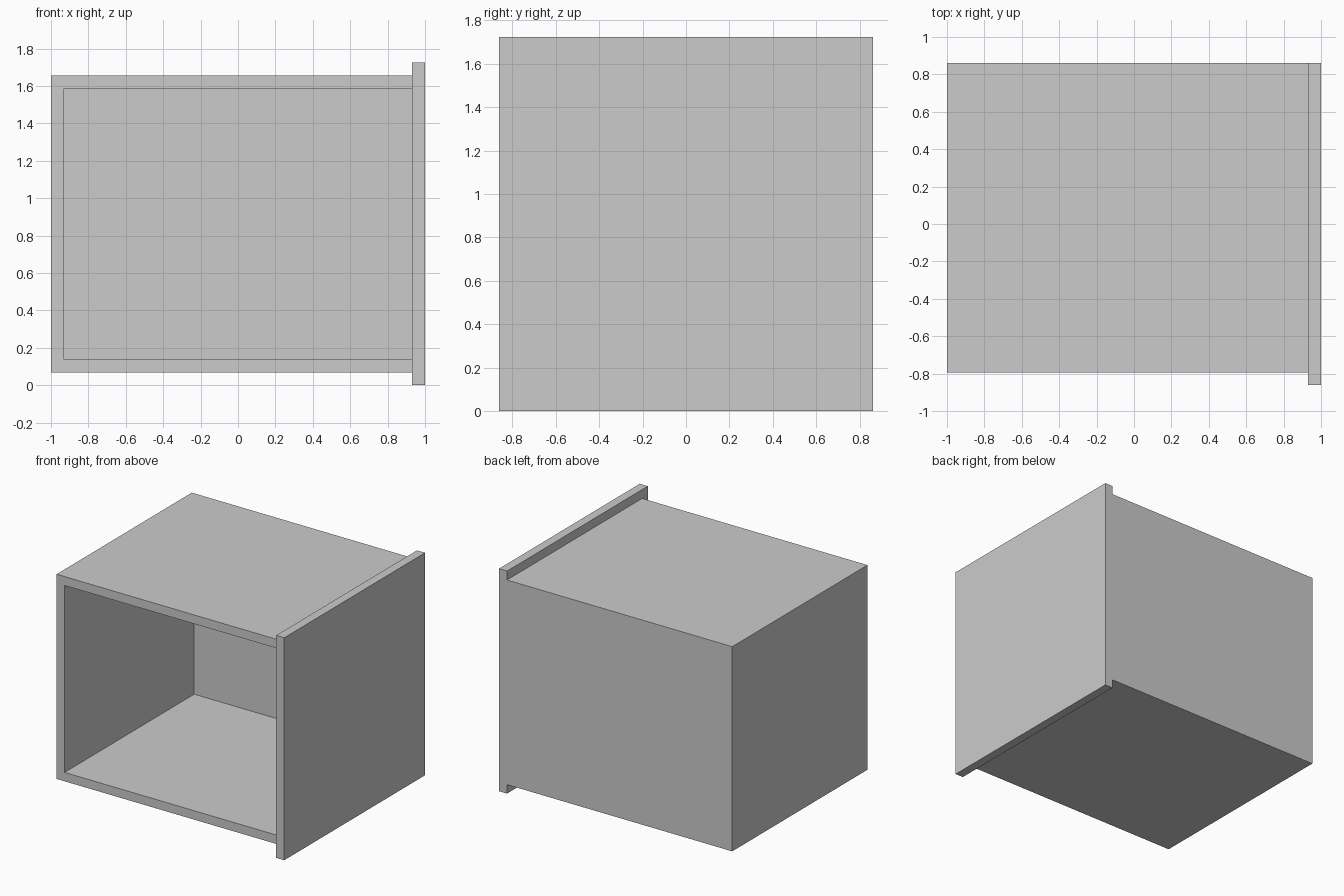
import bpy
from mathutils import Vector

if "Cube" in bpy.data.objects:
    bpy.data.objects.remove(bpy.data.objects["Cube"])

T = 2 / 29            # board thickness
H = 25 * T            # height and depth of the large side panel
Y = H / 2


def box(name, lo, hi):
    lo, hi = Vector(lo), Vector(hi)
    bpy.ops.mesh.primitive_cube_add(size=1, location=(lo + hi) / 2)
    ob = bpy.context.object
    ob.name = name
    ob.scale = hi - lo
    bpy.ops.object.transform_apply(location=True, rotation=False, scale=True)
    return ob


def combine(target, tool, operation):
    mod = target.modifiers.new(operation.title(), 'BOOLEAN')
    mod.operation = operation
    mod.solver = 'EXACT'
    mod.object = tool
    bpy.context.view_layer.objects.active = target
    bpy.ops.object.modifier_apply(modifier=mod.name)
    bpy.data.objects.remove(tool)


# Box body, running halfway into the side panel so the joint is solid
cabinet = box("cabinet", (-1, -Y + T, T), (1 - T / 2, Y, H - T))

# Hollow interior, open at the front
cavity = box("cavity_cutter", (-1 + T, -Y - T, 2 * T), (1 + T, Y - T, H - 2 * T))
cavity.hide_render = True
combine(cabinet, cavity, 'DIFFERENCE')

# Oversized right side panel with a lip at the front, top and bottom
side_panel = box("side_panel", (1 - T, -Y, 0), (1, Y, H))
combine(cabinet, side_panel, 'UNION')
